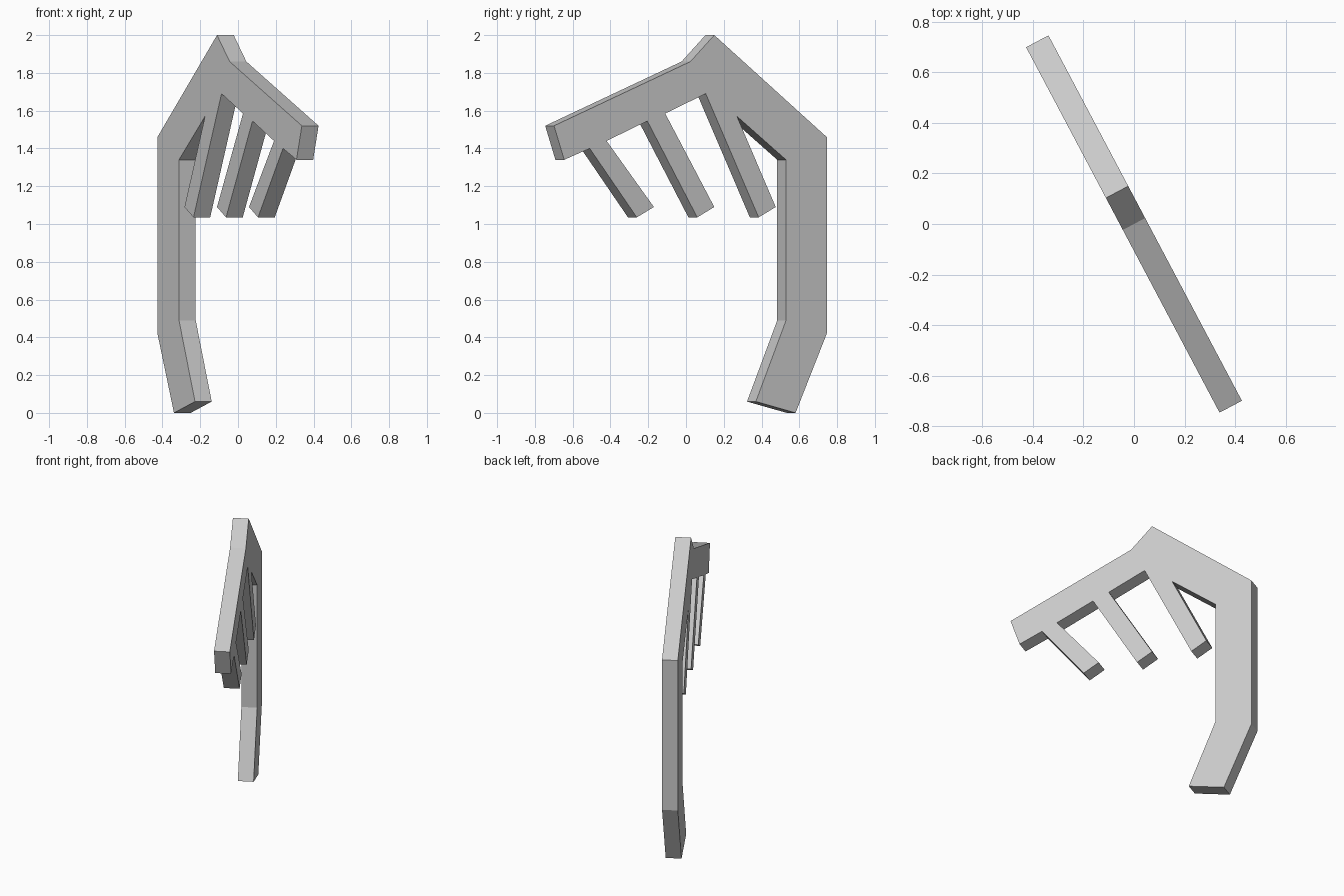
import bpy
import bmesh
import math

THICKNESS = 0.1
TURN = math.radians(-62.1)

cube = bpy.data.objects.get("Cube")
if cube:
    bpy.data.objects.remove(cube, do_unlink=True)


def flat_material(name, colour):
    material = bpy.data.materials.new(name)
    material.use_nodes = True
    material.diffuse_color = colour
    material.node_tree.nodes["Principled BSDF"].inputs["Base Color"].default_value = colour
    return material


def extruded_plate(name, outline, thickness, material):
    """Extrude a flat outline (along, up) evenly to both sides of its plane."""
    bm = bmesh.new()
    face = bm.faces.new([bm.verts.new((u, -thickness / 2, z)) for u, z in outline])
    extruded = bmesh.ops.extrude_face_region(bm, geom=[face], use_keep_orig=True)
    moved = [item for item in extruded["geom"] if isinstance(item, bmesh.types.BMVert)]
    bmesh.ops.translate(bm, verts=moved, vec=(0, thickness, 0))
    bmesh.ops.recalc_face_normals(bm, faces=bm.faces)
    mesh = bpy.data.meshes.new(name)
    bm.to_mesh(mesh)
    bm.free()
    mesh.materials.append(material)
    plate = bpy.data.objects.new(name, mesh)
    bpy.context.collection.objects.link(plate)
    return plate


# Bent handle, from the inner elbow down round the foot and up to the peak
handle = [(-0.573, 1.34), (-0.573, 0.49), (-0.392, 0.06), (-0.63, 0),
          (-0.817, 0.42), (-0.817, 1.46), (-0.143, 2)]

# Top edge and blunt end of the sloping arm
arm = [(0, 1.86), (0.817, 1.52), (0.756, 1.34)]


# Each finger hangs from the arm: outer root, tip, inner root
def finger(outer_root, tip, inner_root):
    return [outer_root, (tip, 1.035), (tip - 0.102, 1.09), inner_root]


fingers = (finger((0.603, 1.4), 0.321, (0.502, 1.44))
           + finger((0.258, 1.545), -0.041, (0.151, 1.585))
           + finger((-0.092, 1.69), -0.409, (-0.279, 1.57)))

# The whole rake is one flat-sided plate, turned about the vertical axis
grey = flat_material("plain grey", (0.6, 0.6, 0.6, 1))
rake = extruded_plate("fingered_hook", handle + arm + fingers, THICKNESS, grey)
rake.rotation_euler.z = TURN
